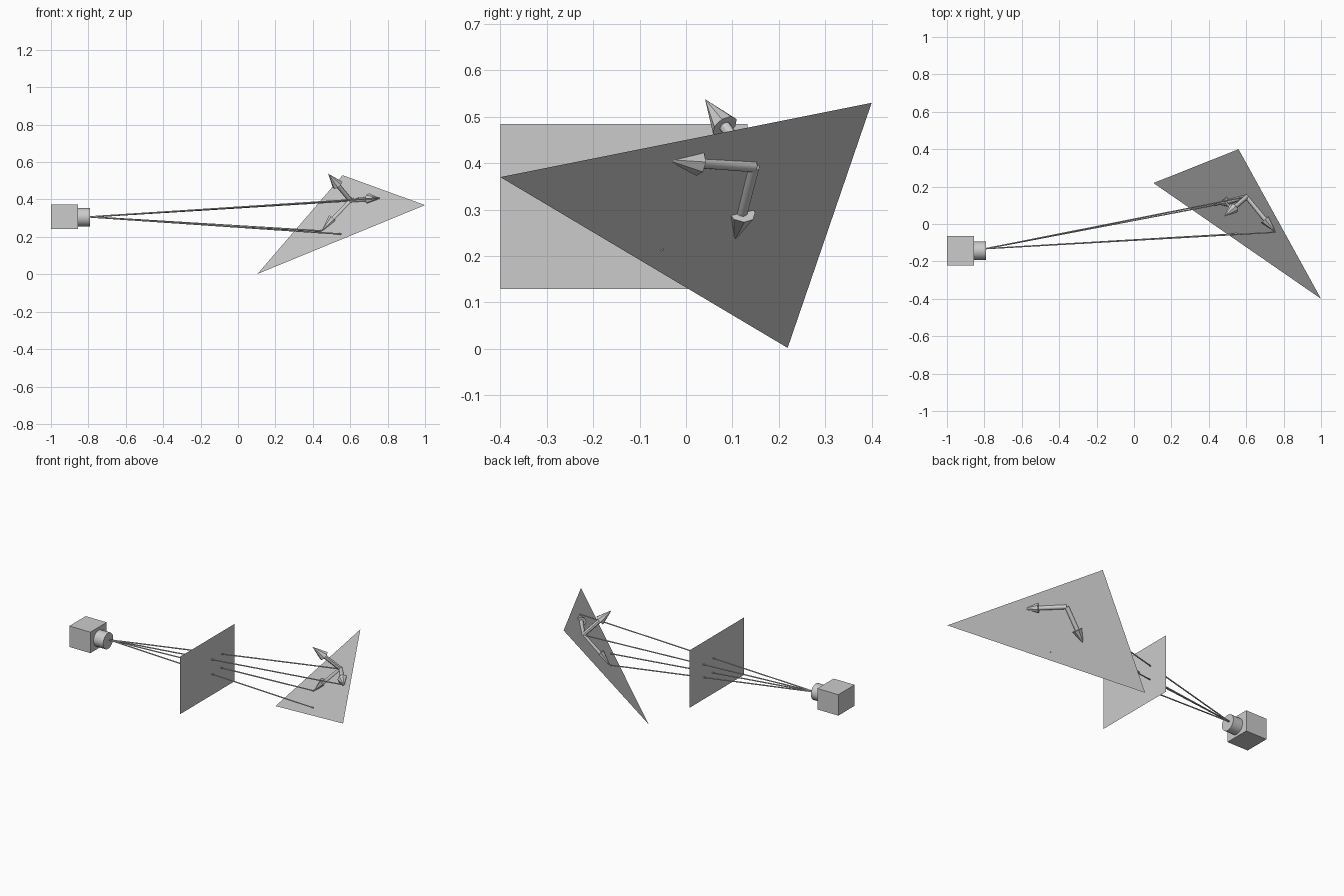
import bpy, bmesh
from mathutils import Vector

if "Cube" in bpy.data.objects:
    bpy.data.objects.remove(bpy.data.objects["Cube"])

TRI = [(0.104, 0.219, 0.002), (0.559, 0.40, 0.53), (1.0, -0.40, 0.37)]
ORIGIN = Vector((0.603, 0.146, 0.393))
EYE = Vector((-0.795, -0.132, 0.307))
TIPS = {"right": Vector((0.757, -0.044, 0.408)),
        "down": Vector((0.447, 0.104, 0.232)),
        "normal": Vector((0.482, 0.041, 0.538))}


def sheet(name, points):
    mesh = bpy.data.meshes.new(name)
    mesh.from_pydata(points, [], [range(len(points))])
    ob = bpy.data.objects.new(name, mesh)
    bpy.context.collection.objects.link(ob)
    return ob


def rod(name, a, b, r1, r2=None, sides=8, smooth=False):
    a, b = Vector(a), Vector(b)
    d = b - a
    bpy.ops.mesh.primitive_cone_add(
        vertices=sides, radius1=r1, radius2=r1 if r2 is None else r2,
        depth=d.length, location=(a + b) / 2,
        rotation=d.to_track_quat('Z', 'Y').to_euler())
    ob = bpy.context.object
    ob.name = name
    if smooth:
        bpy.ops.object.shade_smooth_by_angle()
    return ob


# camera body and lens
bpy.ops.mesh.primitive_cube_add(size=1, location=(-0.928, -0.143, 0.307))
body = bpy.context.object
body.name = "camera_body"
body.scale = (0.144, 0.16, 0.13)
rod("camera_lens", (-0.857, -0.143, 0.305), (-0.79, -0.143, 0.305), 0.049,
    sides=24, smooth=True)

# image plane and target triangle
sheet("image_plane", [(-0.117, y, z) for y, z in
                      ((-0.4, 0.129), (0.132, 0.129), (0.132, 0.485), (-0.4, 0.485))])
sheet("target_triangle", TRI)

# axis arrows on the triangle
for name, tip in TIPS.items():
    neck = tip + (ORIGIN - tip).normalized() * 0.088
    rod("arrow_shaft_" + name, ORIGIN, neck, 0.0125, sides=12, smooth=True)
    rod("arrow_head_" + name, neck, tip, 0.03, 0, sides=8)

# sight rays from the lens to the four target points
targets = [ORIGIN, TIPS["right"], TIPS["down"], Vector((0.554, -0.052, 0.215))]
for i, p in enumerate(targets):
    rod(f"sight_ray_{i + 1}", EYE, p, 0.004, sides=6)
